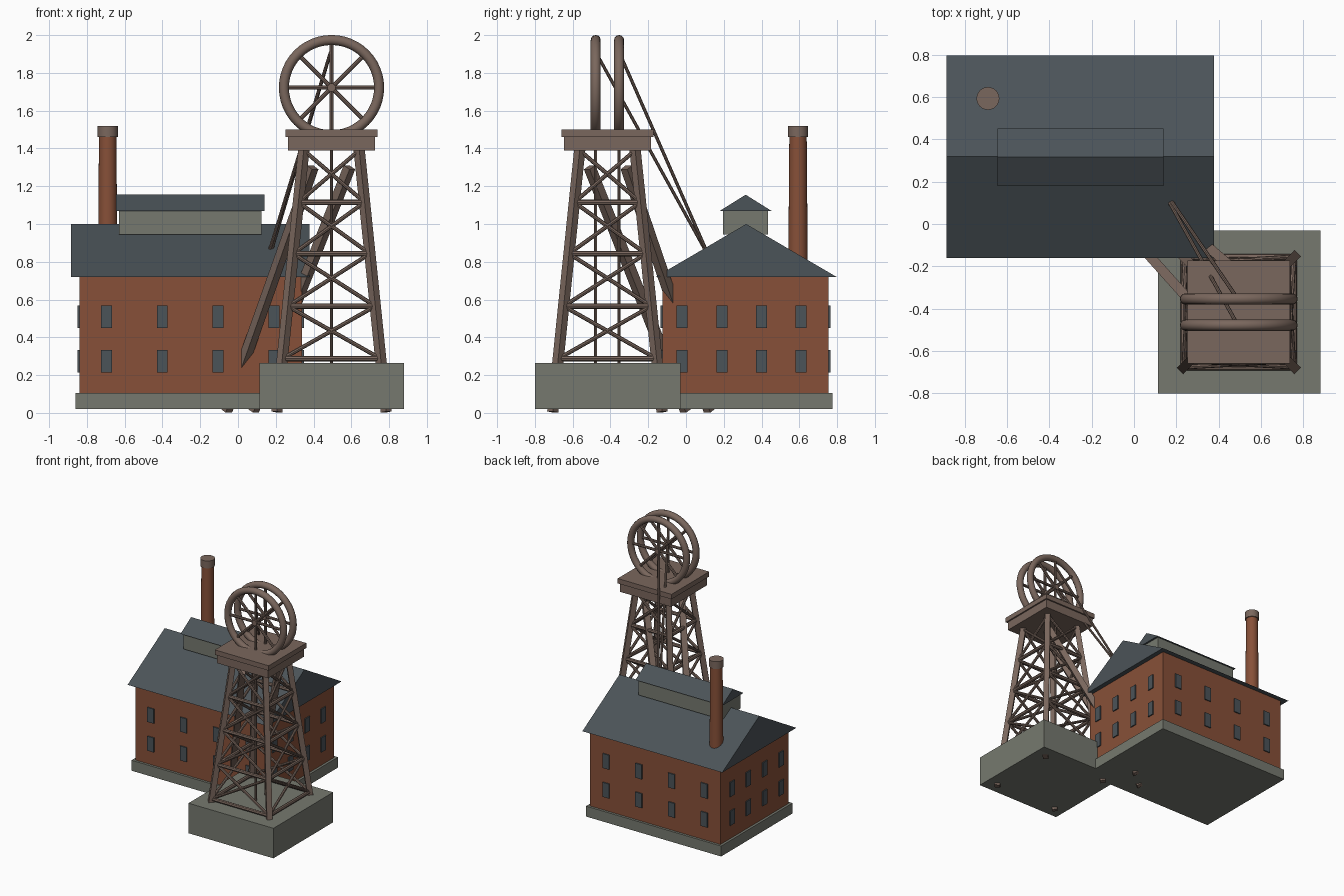
import bpy, bmesh, math
from mathutils import Vector, Matrix

if "Cube" in bpy.data.objects:
    bpy.data.objects.remove(bpy.data.objects["Cube"], do_unlink=True)


def make_material(name, srgb):
    col = [(c / 255 / 12.92 if c < 11 else ((c / 255 + 0.055) / 1.055) ** 2.4) for c in srgb] + [1]
    m = bpy.data.materials.new(name)
    m.use_nodes = True
    m.diffuse_color = col
    m.node_tree.nodes["Principled BSDF"].inputs["Base Color"].default_value = col
    return m


BRICK = make_material("brick", (135, 80, 56))
SLATE = make_material("slate", (75, 83, 88))
STONE = make_material("stone", (118, 121, 111))
TIMBER = make_material("timber", (122, 103, 93))


def finish(name, bm, mat, smooth=False):
    bmesh.ops.recalc_face_normals(bm, faces=bm.faces)
    me = bpy.data.meshes.new(name)
    bm.to_mesh(me)
    bm.free()
    me.materials.append(mat)
    ob = bpy.data.objects.new(name, me)
    bpy.context.collection.objects.link(ob)
    if smooth:
        bpy.ops.object.select_all(action='DESELECT')
        ob.select_set(True)
        bpy.context.view_layer.objects.active = ob
        bpy.ops.object.shade_smooth_by_angle(angle=math.radians(40))
    return ob


def add_box(bm, lo, hi):
    lo, hi = Vector(lo), Vector(hi)
    mat = Matrix.Translation((lo + hi) / 2) @ Matrix.Diagonal((hi - lo).to_4d())
    mat[3][3] = 1
    bmesh.ops.create_cube(bm, size=1, matrix=mat)


def box(name, lo, hi, mat):
    bm = bmesh.new()
    add_box(bm, lo, hi)
    return finish(name, bm, mat)


def along(a, b):
    a, b = Vector(a), Vector(b)
    return Matrix.Translation((a + b) / 2) @ (b - a).to_track_quat('Z', 'Y').to_matrix().to_4x4()


def add_beam(bm, a, b, width):
    length = (Vector(b) - Vector(a)).length
    bmesh.ops.create_cube(bm, size=1, matrix=along(a, b) @ Matrix.Diagonal((width, width, length, 1)))


def add_rod(bm, a, b, r1, r2=None, sides=8):
    length = (Vector(b) - Vector(a)).length
    bmesh.ops.create_cone(bm, cap_ends=True, segments=sides, radius1=r1,
                          radius2=r1 if r2 is None else r2, depth=length, matrix=along(a, b))


def gable_roof(name, x0, x1, y0, y1, z0, z1):
    bm = bmesh.new()
    ends = [[bm.verts.new((x, y, z)) for y, z in ((y0, z0), (y1, z0), ((y0 + y1) / 2, z1))]
            for x in (x0, x1)]
    for e in ends:
        bm.faces.new(e)
    for i in range(3):
        j = (i + 1) % 3
        bm.faces.new((ends[0][i], ends[0][j], ends[1][j], ends[1][i]))
    return finish(name, bm, SLATE)


# Engine house
X0, X1, Y0, Y1 = -0.84, 0.34, -0.125, 0.755
box("house_plinth", (X0 - .02, Y0 - .02, .02), (X1 + .02, Y1 + .02, .105), STONE)
box("house_walls", (X0, Y0, .1), (X1, Y1, .72), BRICK)
gable_roof("house_roof", -.885, .378, -.16, .797, .72, 1.0)
box("roof_lantern", (-.63, .195, .945), (.125, .435, 1.07), STONE)
gable_roof("lantern_roof", -.645, .14, .18, .452, 1.07, 1.155)

# Windows, two rows of four on every wall
bm = bmesh.new()
T, W = 0.009, 0.029
for z in (.215, .45):
    for i in range(4):
        x = -.697 + .296 * i
        y = -.02 + .21 * i
        for wy in (Y0 - T, Y1):
            add_box(bm, (x - W, wy, z), (x + W, wy + T, z + .118))
        for wx in (X0 - T, X1):
            add_box(bm, (wx, y - W, z), (wx + T, y + W, z + .118))
finish("windows", bm, SLATE)

# Chimney
bm = bmesh.new()
add_rod(bm, (-.69, .593, .6), (-.69, .593, 1.47), .053, .046, 24)
finish("chimney_shaft", bm, BRICK, True)
bm = bmesh.new()
add_rod(bm, (-.69, .593, 1.46), (-.69, .593, 1.52), .054, sides=24)
finish("chimney_cap", bm, TIMBER, True)

# Headframe base and top platform
CX, CY = .495, -.416
box("headframe_base", (.113, -.8, .02), (.88, -.03, .265), STONE)
box("platform_beams", (CX - .231, CY - .231, 1.39), (CX + .231, CY + .231, 1.465), TIMBER)
box("platform_deck", (CX - .243, CY - .243, 1.46), (CX + .243, CY + .243, 1.5), TIMBER)

CORNERS = ((-1, -1), (1, -1), (1, 1), (-1, 1))


def leg_point(corner, z):
    s = .29 - .103 * z
    return (CX + corner[0] * s, CY + corner[1] * s, z)


# Splayed legs
bm = bmesh.new()
for c in CORNERS:
    add_beam(bm, leg_point(c, .005), leg_point(c, 1.42), .042)
finish("headframe_legs", bm, TIMBER)

# Horizontal rails and crossed braces on each side
bm = bmesh.new()
levels = (.287, .565, .843, 1.115, 1.39)
for a, b in zip(CORNERS, CORNERS[1:] + CORNERS[:1]):
    for lo, hi in zip(levels, levels[1:]):
        add_rod(bm, leg_point(a, lo), leg_point(b, lo), .015)
        add_rod(bm, leg_point(a, lo), leg_point(b, hi), .011)
        add_rod(bm, leg_point(b, lo), leg_point(a, hi), .011)
finish("headframe_bracing", bm, TIMBER, True)

# Raking struts towards the house
bm = bmesh.new()
add_beam(bm, (.395, -.51, 1.3), (-.062, .0, .012), .046)
add_beam(bm, (.59, -.315, 1.3), (.08, .125, .012), .046)
finish("raking_struts", bm, TIMBER)

# Winding wheels with rims, spokes and hubs
WZ, R, TUBE = 1.722, .252, .0265
for name, wy in (("front_wheel", -.478), ("rear_wheel", -.354)):
    bm = bmesh.new()
    rings = []
    for i in range(48):
        a = math.tau * i / 48
        ring = []
        for j in range(12):
            b = math.tau * j / 12
            r = R + TUBE * math.cos(b)
            ring.append(bm.verts.new((CX + r * math.cos(a), wy + TUBE * math.sin(b), WZ + r * math.sin(a))))
        rings.append(ring)
    for i in range(48):
        p, q = rings[i], rings[(i + 1) % 48]
        for j in range(12):
            k = (j + 1) % 12
            bm.faces.new((p[j], p[k], q[k], q[j]))
    for i in range(4):
        a = math.pi * i / 4
        d = Vector((math.cos(a), 0, math.sin(a))) * R
        centre = Vector((CX, wy, WZ))
        add_rod(bm, centre - d, centre + d, .011)
    add_rod(bm, (CX, wy - .02, WZ), (CX, wy + .02, WZ), .022, sides=16)
    finish(name, bm, TIMBER, True)

# Ropes down the shaft and back to the house
bm = bmesh.new()
for wy, ex in ((-.478, .155), (-.354, .165)):
    add_rod(bm, (CX, wy, .25), (CX, wy, WZ), .008)
    add_rod(bm, (CX - .005, wy, 1.91), (ex, .125, .82), .009)
finish("winding_ropes", bm, TIMBER, True)
